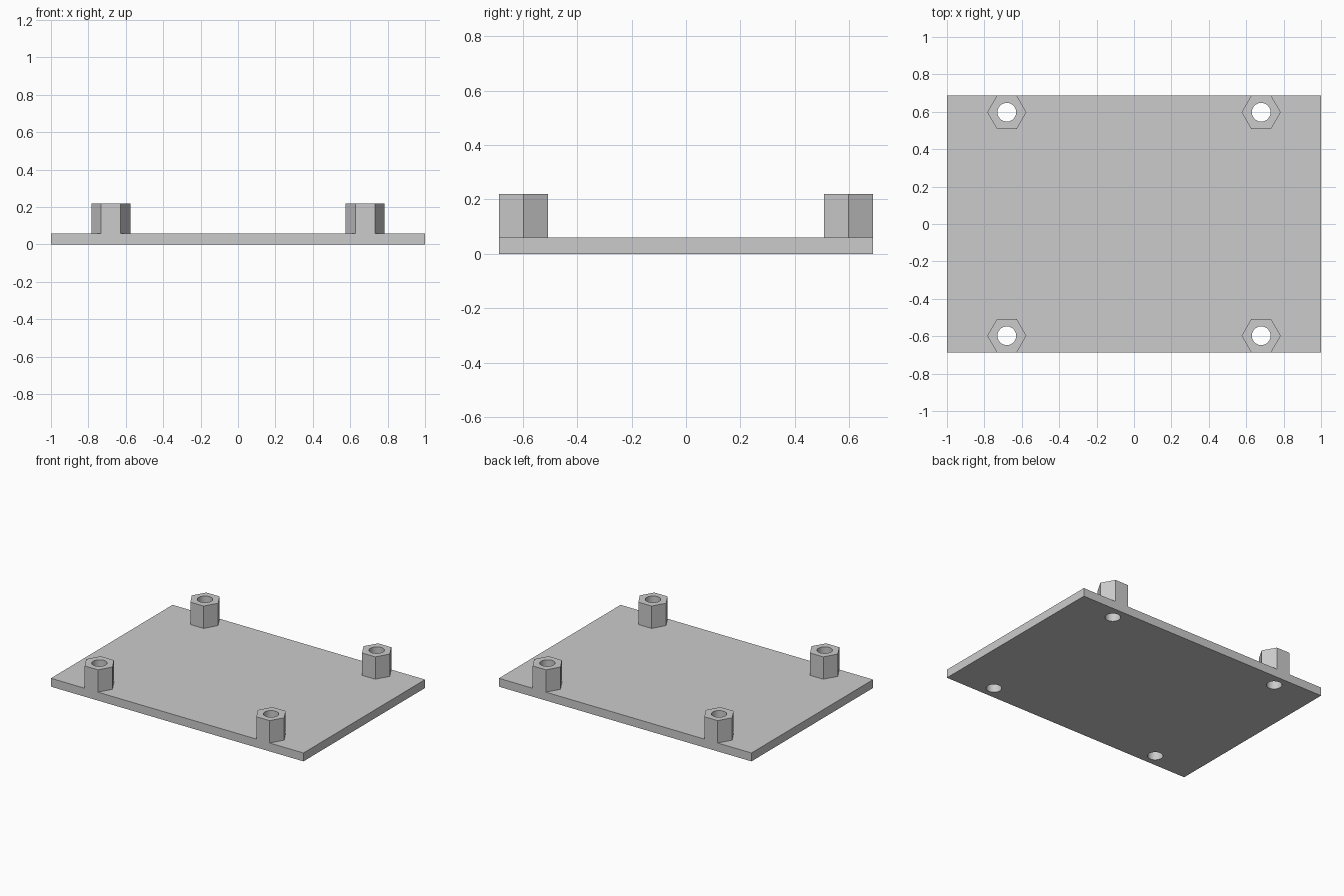
import bpy
import bmesh
import math

default = bpy.data.objects.get("Cube")
if default:
    bpy.data.objects.remove(default, do_unlink=True)

HALF_X, HALF_Y, PLATE_TOP = 1.0, 0.688, 0.06
POST_X, POST_TOP = 0.68, 0.22
HEX_R, HOLE_R = 0.1045, 0.05
POST_Y = HALF_Y - HEX_R * math.cos(math.pi / 6)  # outer flat is flush with the plate edge

grey = bpy.data.materials.new("Light grey")
grey.use_nodes = True
colour = (0.6, 0.6, 0.6, 1.0)
grey.diffuse_color = colour
grey.node_tree.nodes["Principled BSDF"].inputs["Base Color"].default_value = colour


def ring(sides, radius, cx=0.0, cy=0.0):
    """Corner points of a regular polygon."""
    step = math.tau / sides
    return [(cx + radius * math.cos(i * step), cy + radius * math.sin(i * step))
            for i in range(sides)]


def prism(name, outlines, z0, z1, location=(0, 0)):
    """Extrude a flat outline, with inner outlines left as holes."""
    curve = bpy.data.curves.new(name, 'CURVE')
    curve.dimensions = '2D'
    curve.fill_mode = 'BOTH'
    curve.extrude = (z1 - z0) / 2
    for points in outlines:
        spline = curve.splines.new('POLY')
        spline.points.add(len(points) - 1)
        for p, (x, y) in zip(spline.points, points):
            p.co = (x, y, 0, 1)
        spline.use_cyclic_u = True
    temp = bpy.data.objects.new(name + "_outline", curve)
    bpy.context.collection.objects.link(temp)
    graph = bpy.context.evaluated_depsgraph_get()
    mesh = bpy.data.meshes.new_from_object(temp.evaluated_get(graph))
    bpy.data.objects.remove(temp, do_unlink=True)
    bpy.data.curves.remove(curve)

    # Weld caps to walls
    bm = bmesh.new()
    bm.from_mesh(mesh)
    bmesh.ops.remove_doubles(bm, verts=bm.verts, dist=0.0001)
    bmesh.ops.recalc_face_normals(bm, faces=bm.faces)
    bm.to_mesh(mesh)
    bm.free()

    mesh.name = name
    mesh.materials.clear()
    mesh.materials.append(grey)
    obj = bpy.data.objects.new(name, mesh)
    bpy.context.collection.objects.link(obj)
    obj.location = (*location, (z0 + z1) / 2)
    bpy.ops.object.select_all(action='DESELECT')
    obj.select_set(True)
    bpy.context.view_layer.objects.active = obj
    bpy.ops.object.shade_smooth_by_angle(angle=math.radians(30))
    return obj


corners = {
    "front_right": (-POST_X, -POST_Y),
    "front_left": (POST_X, -POST_Y),
    "back_right": (-POST_X, POST_Y),
    "back_left": (POST_X, POST_Y),
}

# Base plate with four through holes
rectangle = [(-HALF_X, -HALF_Y), (HALF_X, -HALF_Y), (HALF_X, HALF_Y), (-HALF_X, HALF_Y)]
holes = [ring(48, HOLE_R, x, y) for x, y in corners.values()]
prism("base_plate", [rectangle] + holes, 0, PLATE_TOP)

# Hexagonal standoffs, bored through
for corner, place in corners.items():
    prism(corner + "_standoff", [ring(6, HEX_R), ring(48, HOLE_R)],
          PLATE_TOP, POST_TOP, place)
